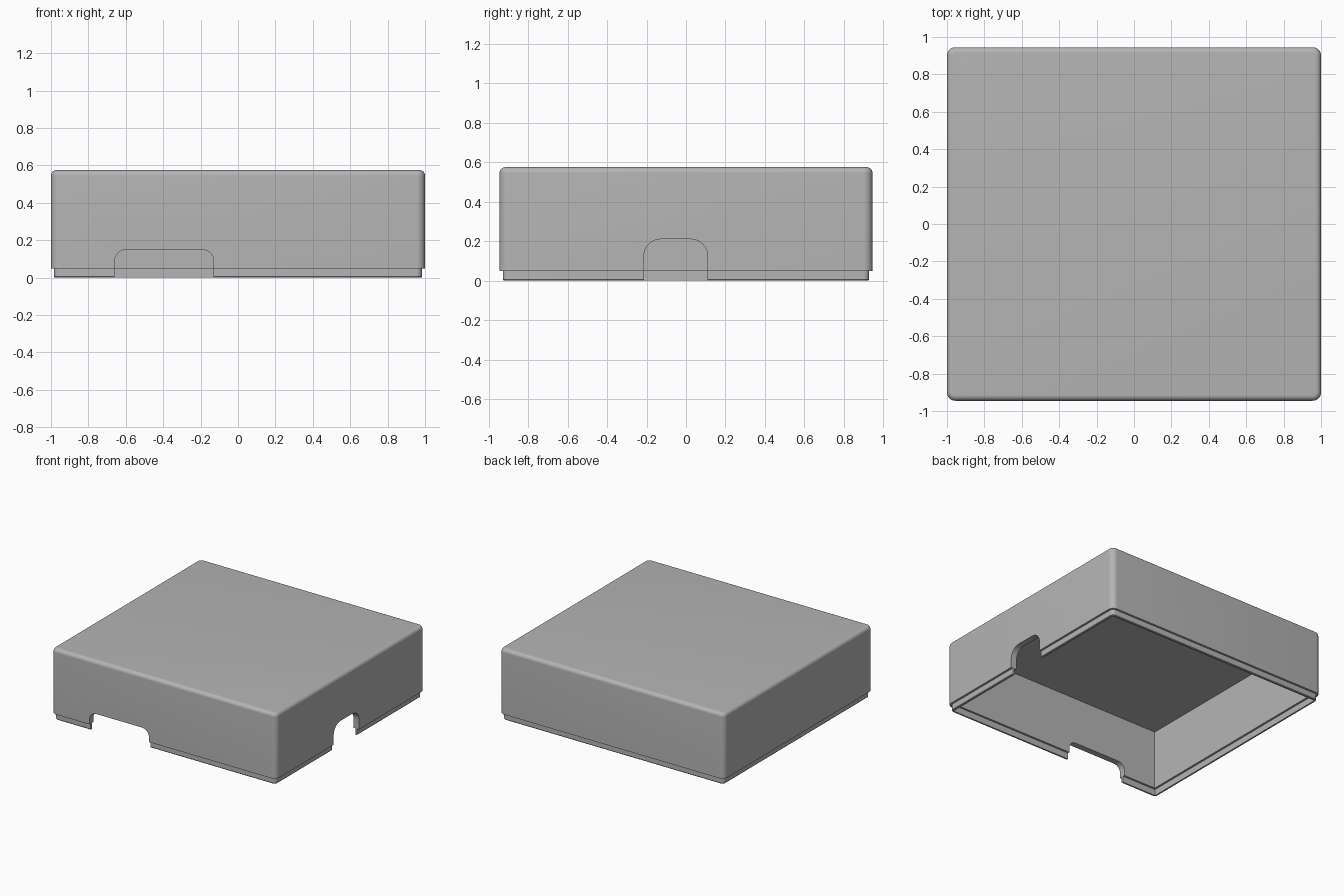
import bpy, bmesh
from math import sin, cos, pi
from mathutils import Matrix

if "Cube" in bpy.data.objects:
    bpy.data.objects.remove(bpy.data.objects["Cube"])

HX, HY, HEIGHT = 1.0, 0.945, 0.575   # half sizes and full height
WALL, STEP, LIP_H = 0.05, 0.017, 0.05
CORNER, TOP_R, SEG = 0.045, 0.03, 8

grey = bpy.data.materials.new("light_grey")
grey.use_nodes = True
grey.diffuse_color = (0.46, 0.46, 0.46, 1)
grey.node_tree.nodes["Principled BSDF"].inputs["Base Color"].default_value = (0.46, 0.46, 0.46, 1)


def make_object(name, bm):
    bmesh.ops.recalc_face_normals(bm, faces=bm.faces)
    mesh = bpy.data.meshes.new(name)
    bm.to_mesh(mesh)
    bm.free()
    mesh.materials.append(grey)
    obj = bpy.data.objects.new(name, mesh)
    bpy.context.collection.objects.link(obj)
    return obj


def rounded_loop(bm, inset, z):
    """Rounded rectangle of vertices, shrunk by inset."""
    r = max(CORNER - inset, 0.005)
    verts = []
    for q, (sx, sy) in enumerate(((1, 1), (-1, 1), (-1, -1), (1, -1))):
        for i in range(SEG + 1):
            a = (q + i / SEG) * pi / 2
            verts.append(bm.verts.new((sx * (HX - inset - r) + r * cos(a),
                                       sy * (HY - inset - r) + r * sin(a), z)))
    return verts


def box(name, hx, hy, z0, z1):
    bm = bmesh.new()
    bmesh.ops.create_cube(bm, size=1, matrix=Matrix.Translation((0, 0, (z0 + z1) / 2))
                          @ Matrix.Diagonal((2 * hx, 2 * hy, z1 - z0, 1)))
    return make_object(name, bm)


def notch(name, lo, hi, top, r, place):
    """Arched cutter; place maps (along wall, depth, height) to a point."""
    bm = bmesh.new()
    outline = [(lo, -0.1), (hi, -0.1)]
    for cx, start in ((hi - r, 0), (lo + r, pi / 2)):
        for i in range(SEG + 1):
            a = start + i / SEG * pi / 2
            outline.append((cx + r * cos(a), top - r + r * sin(a)))
    face = bm.faces.new([bm.verts.new(place(u, 0.8, z)) for u, z in outline])
    out = bmesh.ops.extrude_face_region(bm, geom=[face])
    shift = [b - a for a, b in zip(place(0, 0.8, 0), place(0, 1.2, 0))]
    bmesh.ops.translate(bm, vec=shift,
                        verts=[g for g in out["geom"] if isinstance(g, bmesh.types.BMVert)])
    return make_object(name, bm)


# Outer form: locating lip, small step, straight walls, rounded top edge
bm = bmesh.new()
levels = [(STEP + 0.004, 0), (STEP, 0.005), (STEP, LIP_H), (0, LIP_H)]
for i in range(SEG + 1):
    a = i / SEG * pi / 2
    levels.append((TOP_R * (1 - cos(a)), HEIGHT - TOP_R * (1 - sin(a))))
loops = [rounded_loop(bm, inset, z) for inset, z in levels]
for low, high in zip(loops, loops[1:]):
    for i in range(len(low)):
        j = (i + 1) % len(low)
        bm.faces.new((low[i], low[j], high[j], high[i]))
bm.faces.new(loops[0][::-1])
bm.faces.new(loops[-1])
cover = make_object("cover_shell", bm)

# Hollow interior, thinner lip, and the openings in the front and left walls
lip_in = 2 * STEP
cutters = [
    box("cavity_cutter", HX - WALL, HY - WALL, -0.1, HEIGHT - WALL),
    box("lip_cutter", HX - lip_in, HY - lip_in, -0.1, LIP_H),
    notch("front_notch_cutter", -0.66, -0.13, 0.15, 0.062, lambda u, d, z: (u, -d, z)),
    notch("side_notch_cutter", -0.213, 0.11, 0.21, 0.085, lambda u, d, z: (d, u, z)),
]
bpy.context.view_layer.objects.active = cover
for cutter in cutters:
    mod = cover.modifiers.new(cutter.name, "BOOLEAN")
    mod.operation = "DIFFERENCE"
    mod.solver = "EXACT"
    mod.object = cutter
    bpy.ops.object.modifier_apply(modifier=mod.name)
    bpy.data.objects.remove(cutter)

bpy.ops.object.select_all(action="DESELECT")
cover.select_set(True)
bpy.ops.object.shade_smooth_by_angle(angle=pi / 6)
